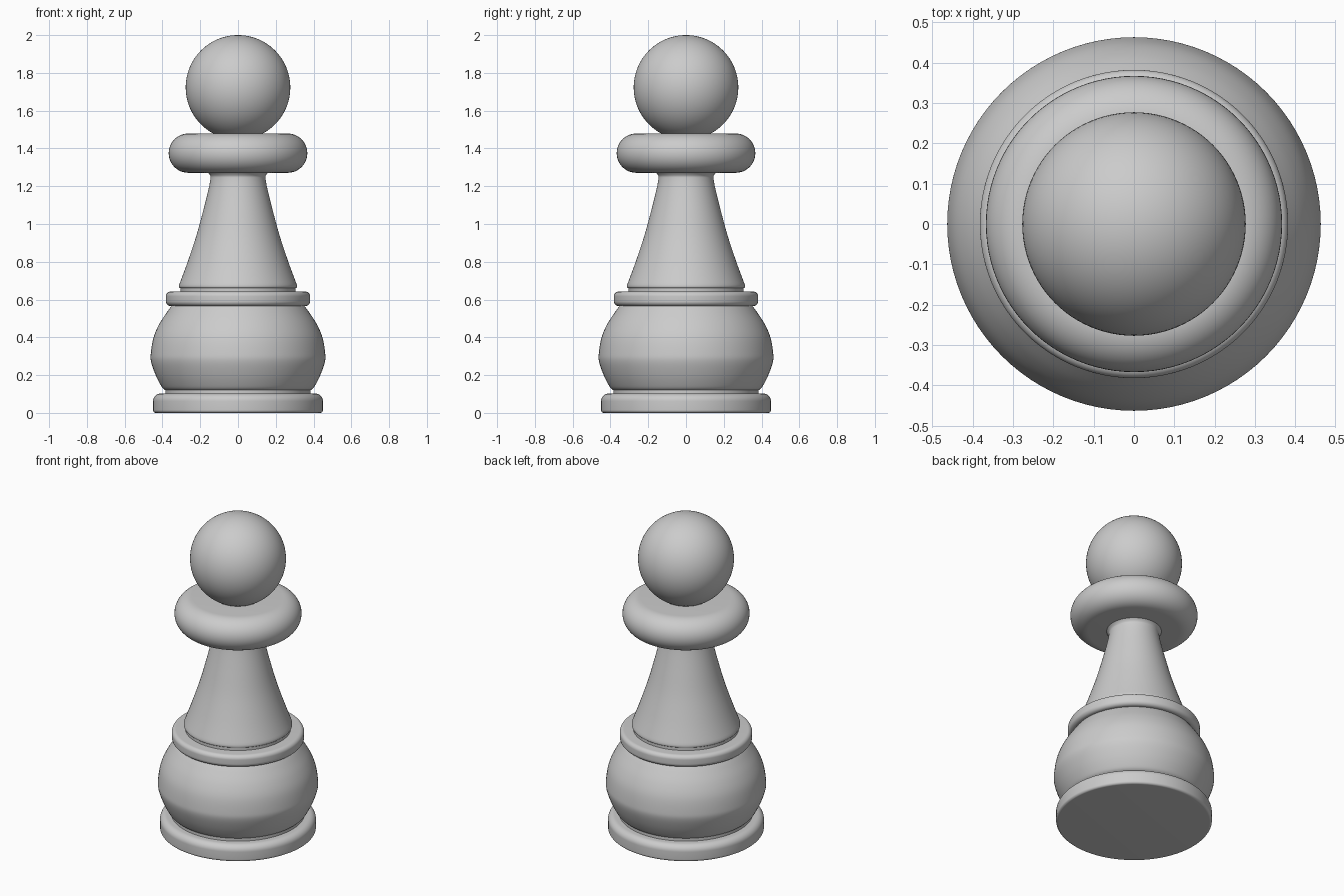
import bpy, bmesh
from math import sin, cos, pi, radians

if "Cube" in bpy.data.objects:
    bpy.data.objects.remove(bpy.data.objects["Cube"])

STEPS = 96

grey = bpy.data.materials.new("plain grey")
grey.use_nodes = True
GREY = (0.6, 0.6, 0.6, 1)
grey.diffuse_color = GREY
grey.node_tree.nodes["Principled BSDF"].inputs["Base Color"].default_value = GREY


def arc(r, z, radius, start, end, n=10):
    """Points on a circle in the profile plane, angles in degrees."""
    angles = [radians(start + (end - start) * i / n) for i in range(n + 1)]
    return [(r + radius * cos(a), z + radius * sin(a)) for a in angles]


def spline(points, n=6):
    """Smooth curve through the profile points."""
    p = [points[0]] + points + [points[-1]]
    out = []
    for a, b, c, d in zip(p, p[1:], p[2:], p[3:]):
        for i in range(n):
            t = i / n
            out.append(tuple(
                0.5 * (2 * b[k] + (c[k] - a[k]) * t
                       + (2 * a[k] - 5 * b[k] + 4 * c[k] - d[k]) * t ** 2
                       + (3 * b[k] - a[k] - 3 * c[k] + d[k]) * t ** 3)
                for k in (0, 1)))
    return out + [points[-1]]


def lathe(name, profile):
    """Spin a bottom-to-top profile round z and close it at the axis."""
    profile = [(0, profile[0][1])] + profile + [(0, profile[-1][1])]
    bm = bmesh.new()
    verts = [bm.verts.new((r, 0, z)) for r, z in profile]
    edges = [bm.edges.new(pair) for pair in zip(verts, verts[1:])]
    bmesh.ops.spin(bm, geom=verts + edges, cent=(0, 0, 0), axis=(0, 0, 1),
                   angle=2 * pi, steps=STEPS, use_duplicate=False)
    bmesh.ops.remove_doubles(bm, verts=bm.verts, dist=0.0001)
    bmesh.ops.recalc_face_normals(bm, faces=bm.faces)
    mesh = bpy.data.meshes.new(name)
    bm.to_mesh(mesh)
    bm.free()
    mesh.materials.append(grey)
    obj = bpy.data.objects.new(name, mesh)
    bpy.context.collection.objects.link(obj)
    bpy.ops.object.select_all(action="DESELECT")
    obj.select_set(True)
    bpy.context.view_layer.objects.active = obj
    bpy.ops.object.shade_smooth_by_angle(angle=radians(40))
    return obj


# Foot: disc with a tight lower edge and a rounder upper edge
lathe("base", arc(0.435, 0.015, 0.015, -90, 0) + arc(0.41, 0.062, 0.04, 0, 90))

# Narrow groove between foot and body
lathe("base_groove", [(0.385, 0.09), (0.385, 0.14)])

# Bulging body
lathe("body", [(0.375, 0.12)] + spline(
    [(0.388, 0.122), (0.405, 0.14), (0.436, 0.2), (0.46, 0.27), (0.461, 0.32),
     (0.447, 0.4), (0.417, 0.47), (0.375, 0.535), (0.345, 0.575)]))

# Rounded ring on the body, with a small step above it
lathe("waist_ring", arc(0.357, 0.591, 0.025, -90, 0) + arc(0.357, 0.617, 0.025, 0, 90))
lathe("waist_groove", [(0.305, 0.63), (0.305, 0.665)])

# Tapering neck that flares slightly under the collar
lathe("neck", arc(0.303, 0.67, 0.01, -90, 0, 4) + spline(
    [(0.311, 0.68), (0.27, 0.79), (0.223, 0.93), (0.187, 1.06), (0.157, 1.18),
     (0.146, 1.24), (0.148, 1.258), (0.162, 1.275)]))

# Collar with a fully rounded rim
lathe("collar", arc(0.263, 1.375, 0.104, -90, 90, 24))

# Ball head
lathe("head", arc(0, 1.723, 0.277, -89, 89, 48))
